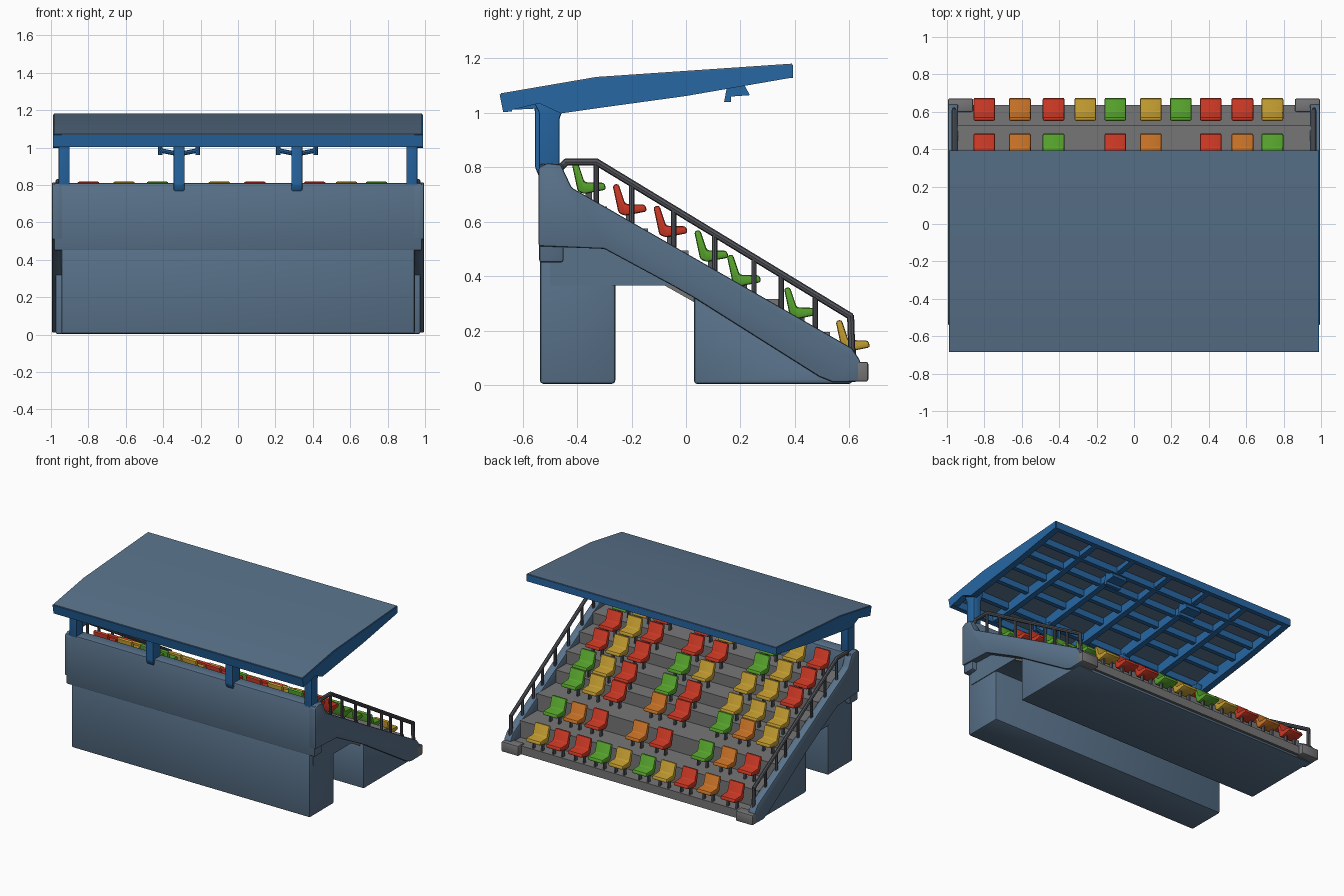
import bpy, bmesh
from mathutils import Vector

if "Cube" in bpy.data.objects:
    bpy.data.objects.remove(bpy.data.objects["Cube"])

def mat(name, r, g, b):
    m = bpy.data.materials.new(name)
    m.diffuse_color = (r, g, b, 1)
    m.use_nodes = True
    m.node_tree.nodes["Principled BSDF"].inputs["Base Color"].default_value = m.diffuse_color
    return m

WALL = mat("slate_blue", .100, .168, .255)
BLUE = mat("frame_blue", .020, .135, .370)
DECK = mat("deck_grey", .180, .180, .187)
RAIL = mat("rail_grey", .090, .095, .110)
RED = mat("seat_red", .600, .040, .018)
YEL = mat("seat_yellow", .540, .330, .030)
GRN = mat("seat_green", .095, .370, .026)
ORG = mat("seat_orange", .580, .170, .020)

def finish(name, bm, m, bevel=0, smooth=True):
    bmesh.ops.recalc_face_normals(bm, faces=bm.faces)
    if bevel:
        bmesh.ops.bevel(bm, geom=list(bm.edges), offset=bevel, segments=2,
                        profile=.5, affect='EDGES', clamp_overlap=True)
    me = bpy.data.meshes.new(name)
    bm.to_mesh(me)
    bm.free()
    me.materials.append(m)
    ob = bpy.data.objects.new(name, me)
    bpy.context.collection.objects.link(ob)
    if smooth:
        bpy.ops.object.select_all(action='DESELECT')
        ob.select_set(True)
        bpy.context.view_layer.objects.active = ob
        bpy.ops.object.shade_smooth_by_angle(angle=.6)
    return ob

def add_prism(bm, pts, x0, x1):
    a = [bm.verts.new((x0, y, z)) for y, z in pts]
    b = [bm.verts.new((x1, y, z)) for y, z in pts]
    n = len(pts)
    bm.faces.new(a)
    bm.faces.new(b[::-1])
    for i in range(n):
        bm.faces.new((a[i], b[i], b[(i + 1) % n], a[(i + 1) % n]))

def prism(name, pts, spans, m, bevel=0):
    """Side profile (y, z) extruded over one or more x spans."""
    bm = bmesh.new()
    for x0, x1 in spans:
        add_prism(bm, pts, x0, x1)
    return finish(name, bm, m, bevel)

def rect(y0, y1, z0, z1):
    return [(y0, z0), (y1, z0), (y1, z1), (y0, z1)]

def tubes(name, segs, r, m):
    bm = bmesh.new()
    for p, q in segs:
        p, q = Vector(p), Vector(q)
        d = q - p
        mx = d.to_track_quat('Z', 'Y').to_matrix().to_4x4()
        mx.translation = (p + q) / 2
        bmesh.ops.create_cone(bm, cap_ends=True, segments=8, radius1=r,
                              radius2=r, depth=d.length + r * .6, matrix=mx)
    return finish(name, bm, m)

# Concrete body
prism("rear_block", rect(-.537, -.26, .004, .56), [(-.945, .945)], WALL, .012)
prism("front_block", [(.03, .004), (.61, .004), (.61, .03), (.5, .06), (.03, .34)],
      [(-.975, .975)], WALL, .01)
prism("tunnel_ceiling", [(-.5, .365), (-.05, .365), (.06, .30), (.06, .33), (-.45, .6),
      (-.5, .6)], [(-.95, .95)], WALL)
prism("back_wall", rect(-.54, -.45, .45, .812), [(-.985, .985)], WALL, .01)
beam = [(-.542, .51), (-.30, .50), (-.05, .365), (.03, .32), (.49, .03), (.54, .01),
        (.64, .012), (.64, .09), (.61, .135), (-.42, .725), (-.46, .81), (-.51, .815),
        (-.542, .80)]
prism("side_beams", beam, [(-.995, -.94), (.94, .995)], WALL, .008)
prism("front_corner_lugs", rect(.60, .67, .012, .085), [(-.995, -.86), (.86, .995)], DECK, .008)

# Stepped seating deck
rows_y = [-.42, -.27, -.12, .03, .15, .36, .55]
rows_z = [.70, .62, .54, .45, .36, .24, .12]
steps = [(-.46, .58), (-.46, .66)]
for i, (y, z) in enumerate(zip(rows_y, rows_z)):
    tread = z - .045
    if i:
        steps.append((y - .02, tread))
    end = rows_y[i + 1] - .02 if i < 6 else .635
    steps.append((end, tread))
steps += [(.635, .015), (.5, .04)]
prism("stepped_deck", steps, [(-.945, .945)], DECK)

# Seats: one letter per place, from x = -0.80 to x = 0.74
cols = [-.80, -.61, -.43, -.26, -.10, .09, .25, .41, .58, .74]
plan = ["RYG.YR.RYG", "RYG.RR.RYR", "RYY.YG.RYR", "YYY.RG.RYG",
        "YOG.RO.RYG", "YRG.YR.OYG", "ROROGYGRRY"]
plan[5] = "ROG.RO.ROG"
plan[6] = "RORYGYGRRY"
seat_profile = [(0, .115), (.022, .12), (.047, .045), (.12, .043), (.127, .018),
                (.045, .002), (.022, .012)]
colours = {"R": RED, "Y": YEL, "G": GRN, "O": ORG}
seat_mesh = {}
bracket_bm = bmesh.new()
for line, y, z in zip(plan, rows_y, rows_z):
    for c, x in zip(line, cols):
        if c == ".":
            continue
        if c not in seat_mesh:
            ob = prism("seat", seat_profile, [(-.058, .058)], colours[c], .009)
            seat_mesh[c] = ob.data
        else:
            ob = bpy.data.objects.new("seat", seat_mesh[c])
            bpy.context.collection.objects.link(ob)
        ob.location = (x, y, z)
        for s in (-.04, .03):
            add_prism(bracket_bm, rect(y + .05, y + .075, z - .05, z + .02), x + s, x + s + .01)
finish("seat_brackets", bracket_bm, RAIL, smooth=False)

# Side railings
def rail_z(y):
    return .82 if y < -.33 else .82 - (y + .33) * .57 / .94

def beam_z(y):
    return .70 - (y + .42) * .59 / 1.03

for side, x in (("left", -.962), ("right", .962)):
    path = [(-.46, .80), (-.44, .82), (-.33, .82), (.605, .252), (.61, .11)]
    segs = [((x, *a), (x, *b)) for a, b in zip(path, path[1:])]
    tubes(side + "_handrail", segs, .013, RAIL)
    posts = [((x, y, beam_z(y)), (x, y, rail_z(y)))
             for y in (-.33, -.20, -.045, .105, .25, .35, .475)]
    tubes(side + "_rail_posts", posts, .010, RAIL)

# Roof posts with flared heads
prism("outer_roof_posts", [(-.54, .79), (-.465, .79), (-.465, .98), (-.44, 1.04), (-.56, 1.04),
      (-.54, 1.0)], [(-.96, -.90), (.90, .96)], BLUE, .006)
prism("middle_roof_posts", [(-.555, .80), (-.54, .765), (-.465, .78), (-.465, .98), (-.44, 1.04),
      (-.56, 1.04), (-.555, 1.0)], [(-.345, -.285), (.285, .345)], BLUE, .008)
arms = []
for s in (-1, 1):
    for d in (-.1, .1):
        arms.append(((s * .315, -.50, .965), (s * .315 + d, -.50, .985)))
        arms.append(((s * .315 + d, -.50, .965), (s * .315 + d, -.50, 1.04)))
tubes("post_brackets", arms, .012, BLUE)

# Roof skin and blue frame
def top_z(y):
    return 1.07 + (y + .68) * .06 / .35 if y < -.33 else 1.13 + (y + .33) * .05 / .72

skin = [(-.68, 1.072), (-.33, 1.132), (.39, 1.181), (.39, 1.160), (-.33, 1.108), (-.68, 1.050)]
prism("roof_skin", skin, [(-.985, .985)], WALL)
side = [(-.685, 1.068), (-.33, 1.128), (.392, 1.177), (.392, 1.13), (0, 1.062), (-.32, 1.018),
        (-.46, .998), (-.54, 1.035), (-.672, 1.003)]
prism("roof_side_beams", side, [(-.99, -.945), (.945, .99)], BLUE)
rib = [(-.67, 1.06), (-.33, 1.12), (.38, 1.17), (.38, 1.135), (0, 1.075), (-.32, 1.035),
       (-.46, 1.02), (-.67, 1.01)]
prism("roof_ribs", rib, [(x - .02, x + .02) for x in (-.63, -.315, 0, .315, .63)], BLUE)
prism("rear_fascia", [(-.685, 1.068), (-.64, 1.07), (-.64, 1.005), (-.672, 1.003)],
      [(-.985, .985)], BLUE)
prism("front_fascia", rect(.36, .393, 1.128, 1.176), [(-.985, .985)], BLUE)
for y in (-.50, -.30, -.12, .05, .21):
    t = top_z(y)
    prism("roof_purlin", rect(y - .016, y + .016, t - .065, t - .01), [(-.96, .96)], BLUE)

# Lamps under the roof
prism("roof_lamps", [(.14, 1.04), (.165, 1.04), (.165, 1.06), (.235, 1.065), (.205, 1.12),
      (.155, 1.12)], [(-.37, -.25), (.25, .37)], BLUE)
